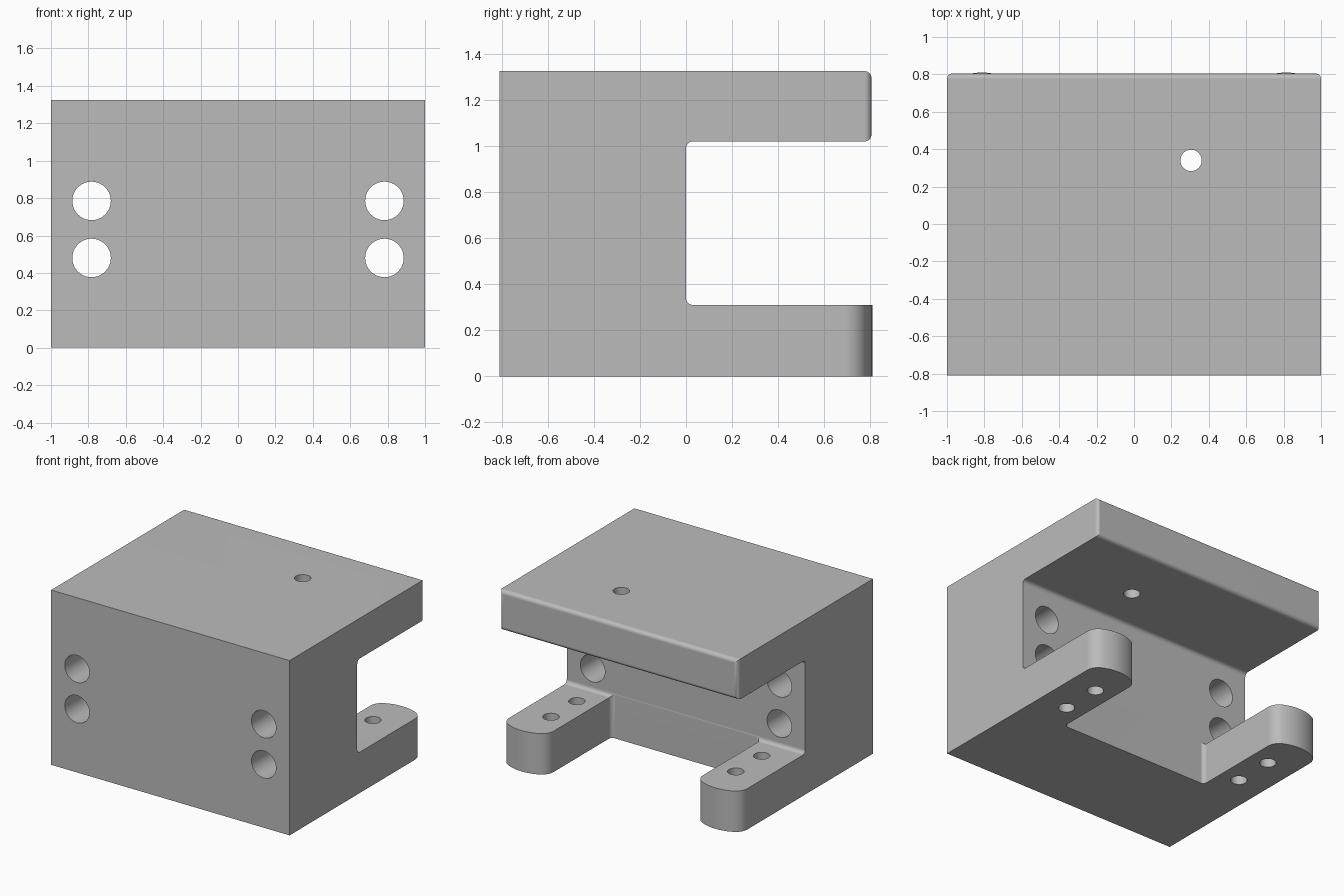
import bpy, bmesh, math
from mathutils import Vector

if "Cube" in bpy.data.objects:
    bpy.data.objects.remove(bpy.data.objects["Cube"], do_unlink=True)

# Overall dimensions
HALF_W, FRONT, HEIGHT = 1.0, -0.81, 1.325
ARM_TOP, PLATE_BOTTOM, PLATE_END = 0.31, 1.02, 0.805
ARM_W, ROUND = 0.374, 0.03

grey = bpy.data.materials.new("plain_grey")
grey.use_nodes = True
grey.diffuse_color = (0.5, 0.5, 0.5, 1)
grey.node_tree.nodes["Principled BSDF"].inputs["Base Color"].default_value = (0.5, 0.5, 0.5, 1)


def arc(cx, cy, r, start, end, steps=8):
    angles = [math.radians(start + (end - start) * i / steps) for i in range(steps + 1)]
    return [(cx + r * math.cos(a), cy + r * math.sin(a)) for a in angles]


def prism(name, outline, axis, low, high):
    """Extrude an outline: (y, z) along x, (x, z) along y, or (x, y) along z."""
    place = {"x": lambda p, d: (d, p[0], p[1]),
             "y": lambda p, d: (p[0], d, p[1]),
             "z": lambda p, d: (p[0], p[1], d)}[axis]
    bm = bmesh.new()
    clean = []
    for p in outline:
        if not clean or math.dist(p, clean[-1]) > 1e-5:
            clean.append(p)
    face = bm.faces.new([bm.verts.new(place(p, low)) for p in clean])
    result = bmesh.ops.extrude_face_region(bm, geom=[face], use_keep_orig=True)
    moved = [g for g in result["geom"] if isinstance(g, bmesh.types.BMVert)]
    bmesh.ops.translate(bm, verts=moved, vec=Vector(place((0, 0), high - low)))
    bmesh.ops.recalc_face_normals(bm, faces=bm.faces)
    mesh = bpy.data.meshes.new(name)
    bm.to_mesh(mesh)
    bm.free()
    mesh.materials.append(grey)
    obj = bpy.data.objects.new(name, mesh)
    bpy.context.collection.objects.link(obj)
    return obj


def cut(target, cutter):
    cutter.hide_render = True
    mod = target.modifiers.new("cut", "BOOLEAN")
    mod.operation, mod.solver, mod.object = "DIFFERENCE", "EXACT", cutter
    bpy.context.view_layer.objects.active = target
    bpy.ops.object.modifier_apply(modifier=mod.name)
    bpy.data.objects.remove(cutter, do_unlink=True)


def drill(target, x, y, r, axis, low, high):
    cut(target, prism("hole_cutter", arc(x, y, r, 0, 351, 39), axis, low, high))


# C-shaped side profile with rounded notch corners and plate nose
r = ROUND
profile = [(FRONT, 0), (0.9, 0), (0.9, ARM_TOP)]
profile += arc(r, ARM_TOP + r, r, 270, 180)
profile += arc(r, PLATE_BOTTOM - r, r, 180, 90)
profile += arc(PLATE_END - r, PLATE_BOTTOM + r, r, -90, 0)
profile += arc(PLATE_END - r, HEIGHT - r, r, 0, 90)
profile += [(FRONT, HEIGHT)]
body = prism("bracket_body", profile, "x", -HALF_W, HALF_W)

# Two domed arms, left by cutting away the gap and the tips
mid, inner = HALF_W - ARM_W / 2, HALF_W - ARM_W
corner, shift, tip_y = 0.1, ARM_W / 2 - 0.1, 0.69
dome = 0.3
drop = math.sqrt((dome - corner) ** 2 - shift ** 2)
lean = math.degrees(math.atan2(drop, shift))
half = [(1.1, 1.1), (1.1, tip_y)]
half += arc(mid + shift, tip_y, corner, 0, lean)
half += arc(mid, tip_y - drop, dome, lean, 180 - lean, 12)
half += arc(mid - shift, tip_y, corner, 180 - lean, 180)
half += arc(inner - r, 0.002 + r, r, 0, -90)
cut(body, prism("arm_cutter", half + [(-x, y) for x, y in reversed(half)], "z", -0.1, 0.6))

# Rounded upright corners of the top plate, and all drilled holes
for side in (-1, 1):
    nose = [(1.1, 0.9), (1.1, PLATE_END - r)]
    nose += arc(HALF_W - r, PLATE_END - r, r, 0, 90)
    nose += [(HALF_W - r, 0.9)]
    cut(body, prism("corner_cutter", [(side * x, y) for x, y in nose], "z", 0.9, 1.5))
    for z in (0.48, 0.785):
        drill(body, side * 0.783, z, 0.103, "y", -1, 0.1)
    for y in (0.2, 0.51):
        drill(body, side * 0.775, y, 0.057, "z", -0.1, 0.5)
drill(body, 0.305, 0.34, 0.057, "z", 0.9, 1.5)

# Smooth rounds with crisp edges and flat large faces
bpy.ops.object.select_all(action="DESELECT")
body.select_set(True)
bpy.context.view_layer.objects.active = body
bpy.ops.object.shade_smooth_by_angle(angle=math.radians(30))
weighted = body.modifiers.new("flat_faces", "WEIGHTED_NORMAL")
weighted.keep_sharp = True
